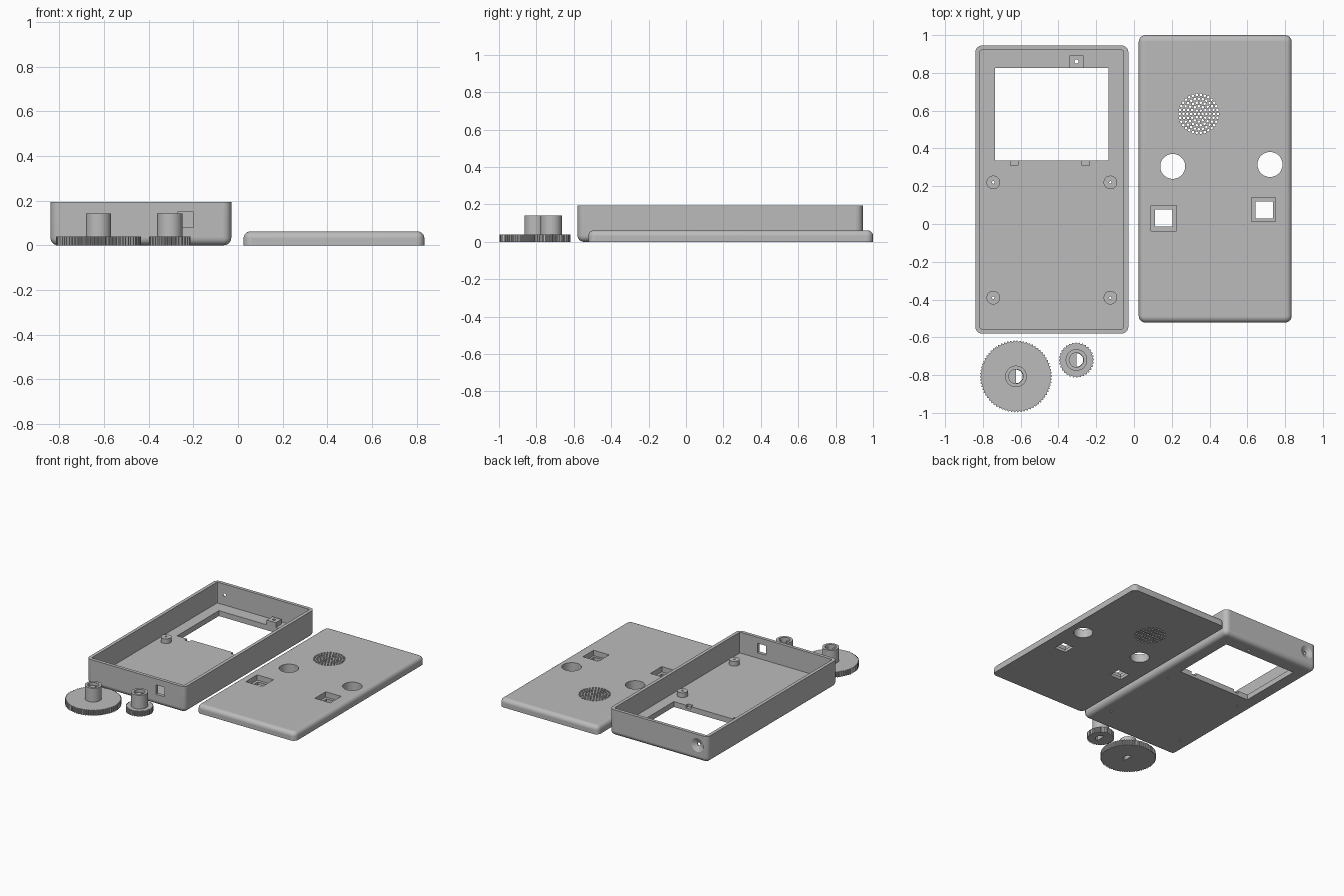
import bpy, bmesh, math
from mathutils import Matrix

if "Cube" in bpy.data.objects:
    bpy.data.objects.remove(bpy.data.objects["Cube"])

grey = bpy.data.materials.new("plain_grey")
grey.diffuse_color = (0.5, 0.5, 0.5, 1)
grey.use_nodes = True
grey.node_tree.nodes["Principled BSDF"].inputs["Base Color"].default_value = grey.diffuse_color


def circle(cx, cy, r, n=48):
    return [(cx + r * math.cos(2 * math.pi * i / n),
             cy + r * math.sin(2 * math.pi * i / n)) for i in range(n)]


def rounded(x0, x1, y0, y1, r, inset=0.0, seg=6):
    """Rounded rectangle outline, optionally inset."""
    pts, q = [], r - inset
    for k, (cx, cy) in enumerate([(x1 - r, y1 - r), (x0 + r, y1 - r),
                                  (x0 + r, y0 + r), (x1 - r, y0 + r)]):
        for i in range(seg + 1):
            a = math.pi / 2 * (k + i / seg)
            pts.append((cx + q * math.cos(a), cy + q * math.sin(a)))
    return pts


def rect(x0, x1, y0, y1):
    return [(x0, y0), (x1, y0), (x1, y1), (x0, y1)]


def loft(bm, layers):
    """Closed solid through a stack of (outline, z) layers."""
    rings = [[bm.verts.new((x, y, z)) for x, y in o] for o, z in layers]
    n = len(rings[0])
    for a, b in zip(rings, rings[1:]):
        for i in range(n):
            j = (i + 1) % n
            bm.faces.new((a[i], a[j], b[j], b[i]))
    bm.faces.new(rings[0][::-1])
    bm.faces.new(rings[-1])


def solid(name, *stacks, matrix=None):
    bm = bmesh.new()
    for s in stacks:
        loft(bm, s)
    if matrix:
        bm.transform(matrix)
    bmesh.ops.recalc_face_normals(bm, faces=bm.faces)
    me = bpy.data.meshes.new(name)
    bm.to_mesh(me)
    bm.free()
    me.materials.append(grey)
    ob = bpy.data.objects.new(name, me)
    bpy.context.collection.objects.link(ob)
    return ob


def prism(outline, z0, z1):
    return [(outline, z0), (outline, z1)]


def cut(ob, *stacks, matrix=None):
    """Subtract stacks (not overlapping each other) from an object."""
    tool = solid("cutter", *stacks, matrix=matrix)
    tool.hide_render = True
    mod = ob.modifiers.new("cut", 'BOOLEAN')
    mod.operation, mod.solver, mod.object = 'DIFFERENCE', 'EXACT', tool
    deps = bpy.context.evaluated_depsgraph_get()
    deps.update()
    me = bpy.data.meshes.new_from_object(ob.evaluated_get(deps))
    ob.modifiers.clear()
    ob.data = me
    bpy.data.objects.remove(tool)


def fillet(box, r, f, z_flat, z_edge, steps=6):
    """Layers of a quarter-round edge from the side at z_edge to the flat at z_flat."""
    out = []
    for i in range(steps + 1):
        a = math.pi / 2 * i / steps
        out.append((rounded(*box, r, f * (1 - math.cos(a))),
                    z_edge + (z_flat - z_edge) * math.sin(a)))
    return out


# Open tray
FLOOR, TOP = 0.04, 0.195
box = (-0.84, -0.03, -0.58, 0.945)
tray = solid("tray", fillet(box, 0.036, 0.034, 0, 0.034)[::-1] + [(rounded(*box, 0.036), TOP)])
cut(tray, prism(rounded(-0.815, -0.055, -0.555, 0.92, 0.008, seg=3), FLOOR, 0.3))
# Screen window, its two notches and the front socket
cut(tray, prism(rect(-0.735, -0.135, 0.335, 0.825), -0.1, 0.1))
cut(tray, *[prism(rect(x, x + 0.04, 0.31, 0.36), 0.02, 0.1) for x in (-0.655, -0.275)])
cut(tray, prism(rect(-0.27, -0.2, -0.65, -0.5), 0.08, 0.15))
# Countersunk hole in the back wall
to_back = Matrix.Translation((-0.755, 0.945, 0.115)) @ Matrix.Rotation(math.pi / 2, 4, 'X')
cut(tray, [(circle(0, 0, r), z) for r, z in
           ((0.055, -0.005), (0.05, 0), (0.012, 0.019), (0.012, 0.06))], matrix=to_back)

# Screw posts and the square post, drilled through the floor
posts = [(x, y) for x in (-0.745, -0.125) for y in (0.22, -0.39)]
holes = [prism(circle(x, y, 0.007, 16), -0.1, 0.2) for x, y in posts]
holes.append(prism(circle(-0.305, 0.86, 0.011, 24), -0.1, 0.2))
cut(tray, *holes)
for (x, y), hole in zip(posts, holes):
    post = solid("screw_post", prism(circle(x, y, 0.036), FLOOR, FLOOR + 0.035))
    cut(post, hole)
block = solid("square_post", prism(rect(-0.342, -0.267, 0.825, 0.892), FLOOR, FLOOR + 0.035))
cut(block, holes[-1])

# Lid
box = (0.025, 0.835, -0.522, 1.0)
lid = solid("lid", [(rounded(*box, 0.036), 0)] + fillet(box, 0.036, 0.03, 0.062, 0.032))
# Round holes and stepped square sockets
cut(lid, *[prism(circle(x, y, 0.066, 64), -0.1, 0.2) for x, y in ((0.205, 0.305), (0.72, 0.315))])
cut(lid, prism(rect(0.09, 0.225, -0.037, 0.097), 0.022, 0.2),
    prism(rect(0.623, 0.75, 0.013, 0.14), 0.022, 0.2))
cut(lid, prism(rect(0.11, 0.205, -0.013, 0.077), -0.1, 0.1),
    prism(rect(0.643, 0.735, 0.03, 0.12), -0.1, 0.1))
# Speaker grille
grille = [prism(circle(0.343, 0.583, 0.007, 10), -0.1, 0.2)]
for ring in range(1, 6):
    for x, y in circle(0.343, 0.583, 0.0202 * ring, 6 * ring):
        grille.append(prism(circle(x, y, 0.007, 10), -0.1, 0.2))
cut(lid, *grille)


# Knurled wheels with a hub and a D-shaped bore
def wheel(name, cx, cy, r, teeth):
    rim = []
    for i in range(teeth * 4):
        a = 2 * math.pi * i / (teeth * 4)
        q = r if i % 4 < 2 else r - 0.006
        rim.append((cx + q * math.cos(a), cy + q * math.sin(a)))
    disc = solid(name, prism(rim, 0, 0.04))
    hub = solid(name + "_hub", prism(circle(cx, cy, 0.057), 0.04, 0.142))
    half = [(cx + 0.036 * math.cos(a), cy + 0.036 * math.sin(a))
            for a in [math.pi * (i / 24 - 0.5) for i in range(25)]]
    for part in (disc, hub):
        cut(part, prism(half, -0.1, 0.3))
    cut(hub, prism(circle(cx, cy, 0.038), 0.12, 0.3))


wheel("large_wheel", -0.625, -0.807, 0.19, 70)
wheel("small_wheel", -0.305, -0.72, 0.093, 32)

# Smooth the curves, keep the flat faces flat
for ob in bpy.context.collection.objects:
    ob.select_set(True)
    bpy.context.view_layer.objects.active = ob
bpy.ops.object.shade_smooth_by_angle(angle=math.radians(30))
for ob in bpy.context.collection.objects:
    for p in ob.data.polygons:
        if max(abs(c) for c in p.normal) > 0.9995:
            p.use_smooth = False
